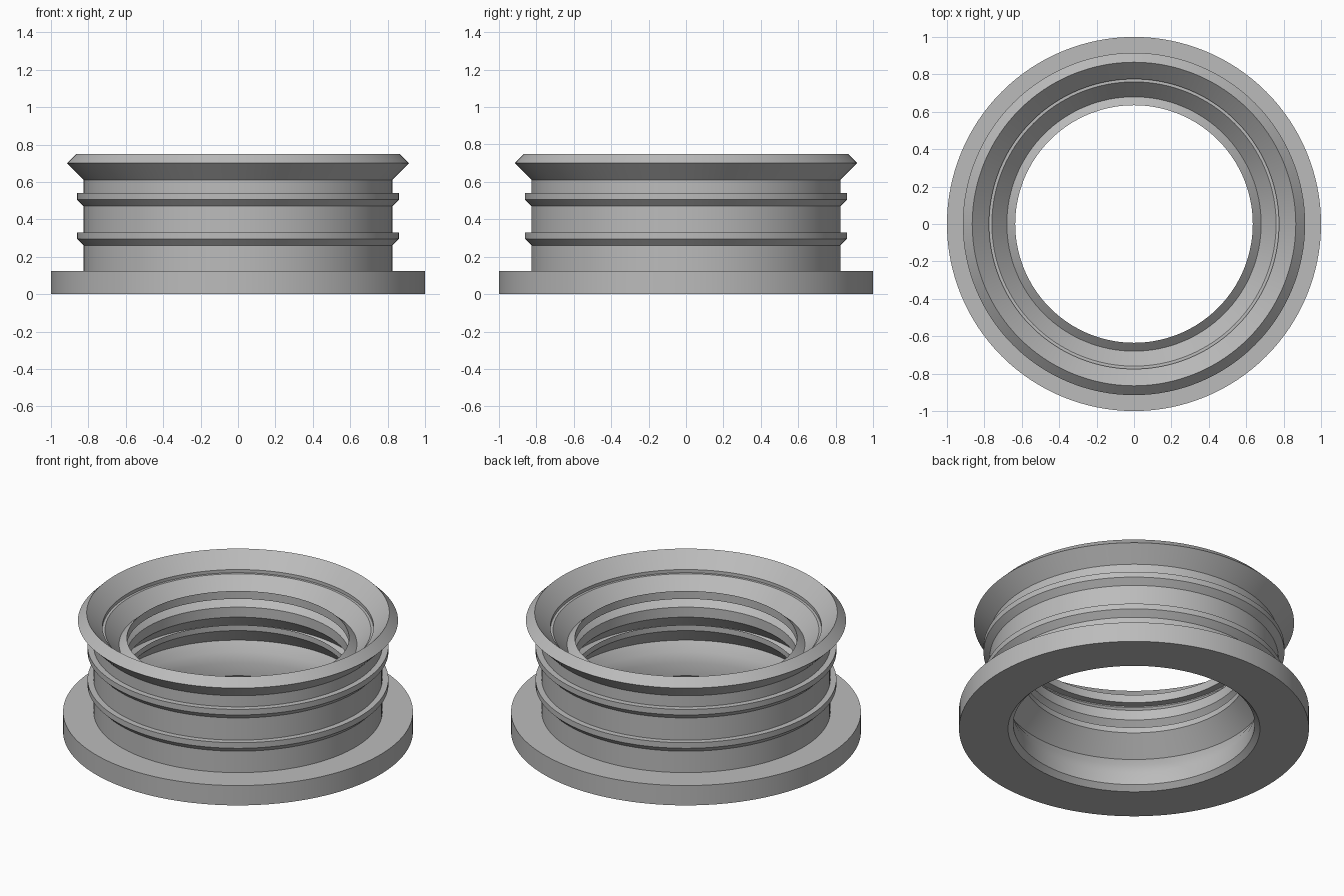
import bpy
import bmesh
import math

default_cube = bpy.data.objects.get("Cube")
if default_cube:
    bpy.data.objects.remove(default_cube, do_unlink=True)

# Single plain grey material
grey = bpy.data.materials.new("plain_grey")
grey.use_nodes = True
COLOUR = (0.5, 0.5, 0.5, 1)
grey.diffuse_color = COLOUR
grey.node_tree.nodes["Principled BSDF"].inputs["Base Color"].default_value = COLOUR

SEGMENTS = 128
WALL = 0.825   # outer wall radius
LIP = 0.635    # inner sealing lip radius


def rib(z):
    """Outer rib with a sloped underside and a flat top."""
    return [(WALL, z), (WALL + 0.035, z + 0.035),
            (WALL + 0.035, z + 0.07), (WALL, z + 0.07)]


def lathe(name, profile):
    """Revolve a closed (radius, z) profile around the z axis."""
    bm = bmesh.new()
    rings = []
    for i in range(SEGMENTS):
        a = 2 * math.pi * i / SEGMENTS
        rings.append([bm.verts.new((r * math.cos(a), r * math.sin(a), z))
                      for r, z in profile])
    for i, ring in enumerate(rings):
        after = rings[(i + 1) % SEGMENTS]
        for j in range(len(profile)):
            k = (j + 1) % len(profile)
            bm.faces.new((ring[j], after[j], after[k], ring[k]))
    bmesh.ops.recalc_face_normals(bm, faces=bm.faces)
    mesh = bpy.data.meshes.new(name)
    bm.to_mesh(mesh)
    bm.free()
    mesh.materials.append(grey)
    obj = bpy.data.objects.new(name, mesh)
    bpy.context.collection.objects.link(obj)
    return obj


# Base flange, ribbed outer wall and flared rim
outside = [(0.72, 0), (1, 0), (1, 0.125), (WALL, 0.125)]
outside += rib(0.26) + rib(0.47)
outside += [(WALL, 0.61), (0.915, 0.70), (0.865, 0.75)]

# Funnel mouth stepping down to the first lip
mouth = [(0.775, 0.66), (0.775, 0.64), (0.76, 0.64), (0.68, 0.55)]
# Three inward sealing lips separated by grooves
lips = [(LIP, 0.59), (LIP, 0.54), (0.68, 0.54), (0.68, 0.533),
        (LIP, 0.488), (LIP, 0.425), (0.73, 0.33), (0.705, 0.305),
        (LIP, 0.375), (LIP, 0.34)]
# Lower bore with a chamfered bottom edge
bore = [(0.746, 0.228), (0.71, 0.17), (0.69, 0.11), (0.69, 0.03)]

ring = lathe("flanged_seal_ring", outside + mouth + lips + bore)

# Smooth around the ring while keeping profile edges crisp
bpy.ops.object.select_all(action='DESELECT')
ring.select_set(True)
bpy.context.view_layer.objects.active = ring
bpy.ops.object.shade_smooth_by_angle(angle=math.radians(30))
